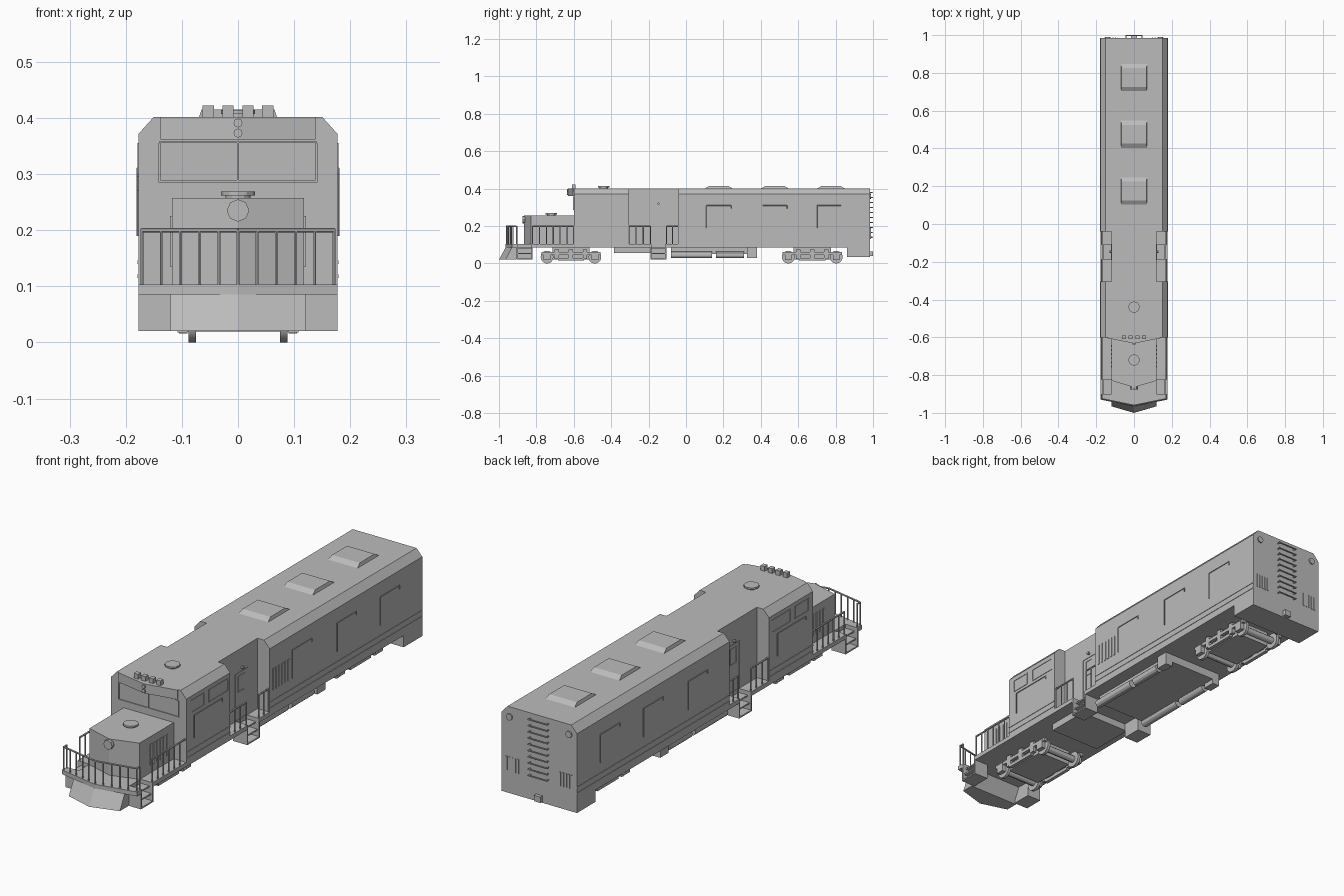
import bpy, bmesh, math
from mathutils import Matrix, Vector

cube = bpy.data.objects.get("Cube")
if cube:
    bpy.data.objects.remove(cube, do_unlink=True)

# One grey for the whole locomotive
grey = bpy.data.materials.new("plain_grey")
grey.use_nodes = True
COLOUR = (0.5, 0.5, 0.5, 1)
grey.diffuse_color = COLOUR
grey.node_tree.nodes["Principled BSDF"].inputs["Base Color"].default_value = COLOUR

# Shared dimensions
HALF, CORE, ROOF, EAVE = 0.177, 0.12, 0.402, 0.372
SILL, DECK, RAIL = 0.085, 0.103, 0.2
CAB_FRONT, CAB_BACK, HOOD_FRONT, REAR = -0.6, -0.305, -0.04, 0.985
STEP_FRONT, STEP_BACK = -0.19, -0.105
PORCH_BACK, PORCH_FRONT = -0.82, -0.905
SIDES = (-1, 1)


def finish(name, bm, smooth=False):
    bmesh.ops.recalc_face_normals(bm, faces=bm.faces)
    mesh = bpy.data.meshes.new(name)
    bm.to_mesh(mesh)
    bm.free()
    mesh.materials.append(grey)
    obj = bpy.data.objects.new(name, mesh)
    bpy.context.collection.objects.link(obj)
    if smooth:
        bpy.ops.object.select_all(action='DESELECT')
        obj.select_set(True)
        bpy.context.view_layer.objects.active = obj
        bpy.ops.object.shade_smooth_by_angle()
    return obj


def add_box(bm, xs, ys, zs):
    spans = [(min(s), max(s)) for s in (xs, ys, zs)]
    size = Matrix.Diagonal([b - a for a, b in spans] + [1])
    place = Matrix.Translation([(a + b) / 2 for a, b in spans])
    bmesh.ops.create_cube(bm, size=1, matrix=place @ size)


def boxes(name, spans):
    bm = bmesh.new()
    for xs, ys, zs in spans:
        add_box(bm, xs, ys, zs)
    return finish(name, bm)


def both(name, spans):
    """Boxes repeated on both sides of the centre line."""
    return boxes(name, [([s * x for x in xs], ys, zs) for s in SIDES for xs, ys, zs in spans])


def add_rod(bm, a, b, radius, sides=6, tip=None):
    a, b = Vector(a), Vector(b)
    turn = (b - a).to_track_quat('Z', 'Y').to_matrix().to_4x4()
    bmesh.ops.create_cone(bm, cap_ends=True, segments=sides, radius1=radius,
                          radius2=radius if tip is None else tip, depth=(b - a).length,
                          matrix=Matrix.Translation((a + b) / 2) @ turn)


def rods(name, ends, radius, sides=6, smooth=False, tip=None):
    bm = bmesh.new()
    for a, b in ends:
        add_rod(bm, a, b, radius, sides, tip)
    return finish(name, bm, smooth)


def loft(name, lower, upper):
    """Solid between two matching rings of points."""
    bm = bmesh.new()
    low, high = ([bm.verts.new(p) for p in ring] for ring in (lower, upper))
    bm.faces.new(low)
    bm.faces.new(high)
    for i in range(len(low)):
        j = i - 1
        bm.faces.new((low[j], low[i], high[i], high[j]))
    return finish(name, bm)


def pointed(name, half, back, side, tip, zs):
    """Upright block whose front comes to a shallow point."""
    plan = [(-half, back), (-half, side), (0, tip), (half, side), (half, back)]
    return loft(name, *[[(x, y, z) for x, y in plan] for z in zs])


def roofed(name, y0, y1):
    """Body section with bevelled roof edges."""
    half = [(HALF, SILL), (HALF, EAVE), (0.15, ROOF)]
    ring = half + [(-x, z) for x, z in reversed(half)]
    return loft(name, *[[(x, y, z) for x, z in ring] for y in (y0, y1)])


# Main body
roofed("cab", CAB_FRONT, CAB_BACK)
roofed("long_hood", HOOD_FRONT, REAR)
boxes("entry_core", [((-CORE, CORE), (CAB_BACK, HOOD_FRONT), (SILL, ROOF))])
pointed("short_nose", 0.118, CAB_FRONT, -0.83, -0.865, (DECK, 0.257))
pointed("cab_visor", 0.138, CAB_FRONT, CAB_FRONT - 0.005, -0.632, (0.362, ROOF))
boxes("rear_skirt", [((-HALF, HALF), (0.86, REAR), (0.035, SILL))])

# Decks and plough
boxes("nose_deck", [((-HALF, HALF), (PORCH_BACK, CAB_FRONT), (SILL, DECK)),
                    ((-CORE, CORE), (PORCH_FRONT, PORCH_BACK), (SILL, DECK))])
pointed("front_deck", HALF, PORCH_FRONT, -0.93, -0.965, (SILL, DECK))
both("entry_deck", [((CORE, HALF), ys, (SILL, DECK))
                    for ys in ((CAB_BACK, STEP_FRONT), (STEP_BACK, HOOD_FRONT))])
plough = [(-CORE, -0.965), (0, -1.0), (CORE, -0.965), (CORE, -0.91), (-CORE, -0.91)]
loft("snow_plough", [(x, y, 0.02) for x, y in plough],
     [(x, max(y, y * 0.965), SILL) for x, y in plough])

# Steps: two cheek plates with three treads each
for label, y0, y1 in (("front", PORCH_FRONT, PORCH_BACK), ("entry", STEP_FRONT, STEP_BACK)):
    spans = [((CORE, HALF), (y, y + 0.006), (0.02, DECK)) for y in (y0, y1 - 0.006)]
    spans += [((CORE, HALF - i * 0.008), (y0, y1), (z, z + 0.006))
              for i, z in enumerate((0.02, 0.05, 0.08))]
    spans.append(((CORE - 0.01, CORE), (y0, y1), (0.02, SILL)))
    both(label + "_steps", spans)


# Railings along straight or pointed paths
def railing(name, path, posts):
    bm = bmesh.new()
    for a, b in zip(path, path[1:]):
        a, b = Vector(a), Vector(b)
        add_rod(bm, (*a, RAIL), (*b, RAIL), 0.004)
        for i in range(posts + 1):
            p = a.lerp(b, i / posts)
            add_rod(bm, (*p, DECK - 0.005), (*p, RAIL), 0.003)
    return finish(name, bm)


EDGE = HALF - 0.006
for s in SIDES:
    side = "left" if s > 0 else "right"
    x = s * EDGE
    railing(side + "_nose_railing", [(x, PORCH_BACK), (x, CAB_FRONT)], 6)
    railing(side + "_entry_railing", [(x, CAB_BACK), (x, STEP_FRONT)], 3)
    railing(side + "_hood_railing", [(x, STEP_BACK), (x, HOOD_FRONT)], 2)
    railing(side + "_corner_railing", [(x, PORCH_FRONT), (x, -0.925)], 1)
railing("front_railing", [(-EDGE, -0.925), (0, -0.96), (EDGE, -0.925)], 5)


# Framed panels: four thin bars round an opening on a side wall
def frame_bars(x, ys, zs, t=0.004):
    wall = (x - t, x + t / 2)
    (y0, y1), (z0, z1) = ys, zs
    return [(wall, ys, (z0, z0 + t)), (wall, ys, (z1 - t, z1)),
            (wall, (y0, y0 + t), zs), (wall, (y1 - t, y1), zs)]


both("cab_side_windows", frame_bars(HALF, (-0.57, -0.48), (0.3, 0.355))
     + frame_bars(HALF, (-0.45, -0.32), (0.3, 0.355)))
both("entry_doors", frame_bars(CORE, (STEP_FRONT, STEP_BACK), (DECK, 0.305))
     + frame_bars(CORE, (STEP_FRONT + 0.02, STEP_BACK - 0.02), (0.22, 0.29)))
boxes("windscreen_frame", [((-0.14, 0.14), (-0.604, CAB_FRONT), (z, z + 0.004)) for z in (0.285, 0.355)]
      + [((x - 0.002, x + 0.002), (-0.604, CAB_FRONT), (0.285, 0.355)) for x in (-0.14, 0, 0.14)])
both("sill_strips", [((HALF, HALF + 0.002), ys, (z, z + 0.006))
                     for ys in ((CAB_FRONT, CAB_BACK), (HOOD_FRONT, REAR)) for z in (0.115, 0.14)])

# Grab bars: upright leg and top bar, turned end for end on the other side
grabs = []
for s in SIDES:
    for y0, y1, top in ((-0.55, -0.36, 0.285), (0.11, 0.24, 0.31), (0.41, 0.54, 0.31), (0.7, 0.83, 0.31)):
        leg, far = (y0, y1) if s > 0 else (y1, y0)
        x = s * (HALF + 0.002)
        grabs += [((x, leg, 0.19), (x, leg, top)), ((x, leg, top), (x, far, top)),
                  ((x, far, top), (x, far, top - 0.015))]
rods("grab_bars", grabs, 0.002)

# Louvres
boxes("hood_louvres", [((HALF, HALF + 0.003), (y, y + 0.008), (0.19, 0.28))
                       for y in [-0.02 + 0.02 * i for i in range(6)]])
both("nose_louvres", [((0.118, CORE + 0.001), (y, y + 0.01), (0.135, 0.225))
                      for y in [-0.76 + 0.022 * i for i in range(6)]])
both("rear_louvres", [((x, x + 0.006), (REAR, REAR + 0.003), (0.13, 0.19))
                      for x in [0.095 + 0.014 * i for i in range(5)]])

# Rear ladder, marker lamps and coupler
rungs = []
for i in range(10):
    z = 0.14 + i * 0.0265
    rungs += [((-0.045, 0.997, z), (0.045, 0.997, z))]
    rungs += [((x, REAR, z), (x, 0.997, z)) for x in (-0.042, 0.042)]
rods("rear_ladder", rungs, 0.003)
rods("rear_lamps", [((s * 0.14, REAR, 0.36), (s * 0.14, REAR + 0.005, 0.36)) for s in SIDES], 0.014, 12)
boxes("rear_coupler", [((-0.015, 0.015), (REAR, 1.0), (0.04, 0.065))])

# Roof fittings
for y in (0.1, 0.4, 0.7):
    loft("roof_fan_hatch", [(x, v, ROOF - 0.002) for x, v in
                            ((-0.07, y), (0.07, y), (0.07, y + 0.15), (-0.07, y + 0.15))],
         [(x, v, ROOF + 0.013) for x, v in ((-0.065, y + 0.025), (0.065, y + 0.025),
                                            (0.065, y + 0.125), (-0.065, y + 0.125))])
for name, y, z in (("cab_roof_cap", -0.44, ROOF), ("nose_cap", -0.72, 0.257)):
    rods(name + "_stem", [((0, y, z - 0.002), (0, y, z + 0.006))], 0.022, 12)
    rods(name, [((0, y, z + 0.005), (0, y, z + 0.012))], 0.03, 12)
boxes("roof_beacons", [((x - 0.01, x + 0.01), (-0.61, -0.59), (ROOF, 0.422))
                       for x in (-0.053, -0.018, 0.018, 0.053)])

# Lamps
rods("nose_headlamp", [((0, -0.85, 0.235), (0, -0.875, 0.235))], 0.02, 8)
rods("visor_headlamps", [((0, -0.62, z), (0, -0.637, z)) for z in (0.373, 0.391)], 0.008, 8)
rods("door_lamps", [((s * CORE, -0.147, 0.32), (s * (CORE + 0.01), -0.147, 0.32)) for s in SIDES], 0.006, 8)

# Bogies
for label, centre in (("front", -0.615), ("rear", 0.675)):
    axles = (centre - 0.128, centre + 0.128)
    boxes(label + "_bogie_bolster", [((-0.078, 0.078), (centre - 0.1, centre + 0.1), (0.022, SILL))])
    rods(label + "_wheels", [((s * 0.075, y, 0.034), (s * 0.088, y, 0.034))
                             for s in SIDES for y in axles], 0.034, 20, True)
    rods(label + "_axles", [((-0.105, y, 0.034), (0.105, y, 0.034)) for y in axles], 0.015, 12, True)
    frame = [((0.09, 0.105), (axles[0] - 0.03, axles[1] + 0.03), (0.046, 0.06)),
             ((0.09, 0.105), (centre - 0.07, centre + 0.07), (0.016, 0.03))]
    frame += [((0.09, 0.108), (y - 0.018, y + 0.018), (0.018, 0.055)) for y in axles]
    frame += [((0.09, 0.105), (centre + d - 0.012, centre + d + 0.012), (0.025, 0.075))
              for d in (-0.075, 0, 0.075)]
    both(label + "_bogie_frame", frame)

# Underfloor equipment
boxes("equipment_box", [((-CORE, CORE), (-0.385, STEP_FRONT), (0.055, SILL))])
boxes("fuel_tank", [((-CORE, CORE), (-0.08, 0.38), (0.05, SILL))])
both("tank_brackets", [((CORE - 0.01, 0.145), (0.325, 0.38), (0.03, SILL))])
rods("air_reservoirs", [((s * 0.125, y0, 0.046), (s * 0.125, y1, 0.046))
                        for s in SIDES for y0, y1 in ((-0.08, 0.14), (0.16, 0.31))], 0.018, 12, True)
